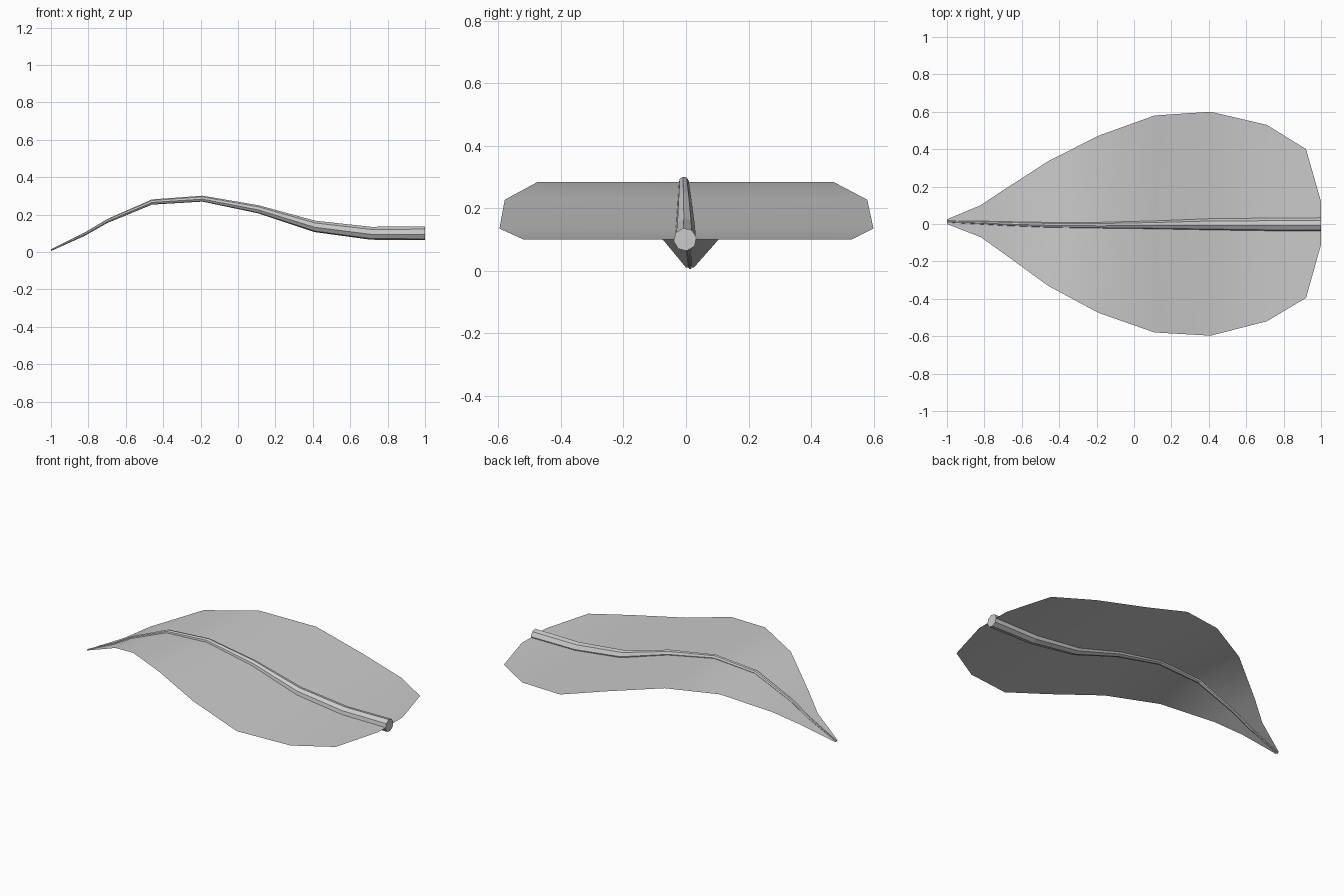
import bpy, bmesh, math

if "Cube" in bpy.data.objects:
    bpy.data.objects.remove(bpy.data.objects["Cube"])

# stations along the leaf: x, centre z, left edge y, right edge y
BLADE = [(-1.0, 0.01, 0.025, 0.0), (-0.82, 0.095, 0.10, -0.07),
         (-0.70, 0.165, 0.18, -0.155), (-0.46, 0.267, 0.335, -0.33),
         (-0.19, 0.284, 0.472, -0.475), (0.11, 0.227, 0.58, -0.58),
         (0.41, 0.135, 0.60, -0.597), (0.71, 0.10, 0.53, -0.52),
         (0.92, 0.10, 0.40, -0.395), (1.0, 0.10, 0.12, -0.11)]
# stem path: x, y, z, radius
STEM = [(-1.0, 0.013, 0.01, 0.005), (-0.82, 0.007, 0.095, 0.009),
        (-0.70, 0.002, 0.165, 0.011), (-0.46, -0.005, 0.267, 0.014),
        (-0.19, -0.007, 0.285, 0.016), (0.11, -0.005, 0.228, 0.022),
        (0.41, -0.002, 0.137, 0.031), (0.71, -0.003, 0.10, 0.035),
        (1.0, -0.003, 0.10, 0.037)]


def finish(bm, name, smooth):
    for f in bm.faces:
        f.smooth = smooth
    mesh = bpy.data.meshes.new(name)
    bm.to_mesh(mesh)
    bm.free()
    obj = bpy.data.objects.new(name, mesh)
    bpy.context.collection.objects.link(obj)
    return obj


# leaf blade: thin curved sheet, split along the midrib
bm = bmesh.new()
rows = [[bm.verts.new((x, y, z)) for y in (right, (left + right) / 2, left)]
        for x, z, left, right in BLADE]
for a, b in zip(rows, rows[1:]):
    for i in range(2):
        bm.faces.new((a[i], b[i], b[i + 1], a[i + 1]))
finish(bm, "leaf_blade", True)

# stem: tapered eight-sided tube that follows the blade
bm = bmesh.new()
N = 8
rings = []
for x, y, z, r in STEM:
    ring = []
    for i in range(N):
        a = math.radians(9) + math.tau * i / N
        ring.append(bm.verts.new((x, y + r * math.cos(a), z + r * math.sin(a))))
    rings.append(ring)
for a, b in zip(rings, rings[1:]):
    for i in range(N):
        j = (i + 1) % N
        bm.faces.new((a[i], b[i], b[j], a[j]))
bm.faces.new(rings[0])
bm.faces.new(rings[-1])
bmesh.ops.recalc_face_normals(bm, faces=bm.faces[:])
finish(bm, "stem", False)
